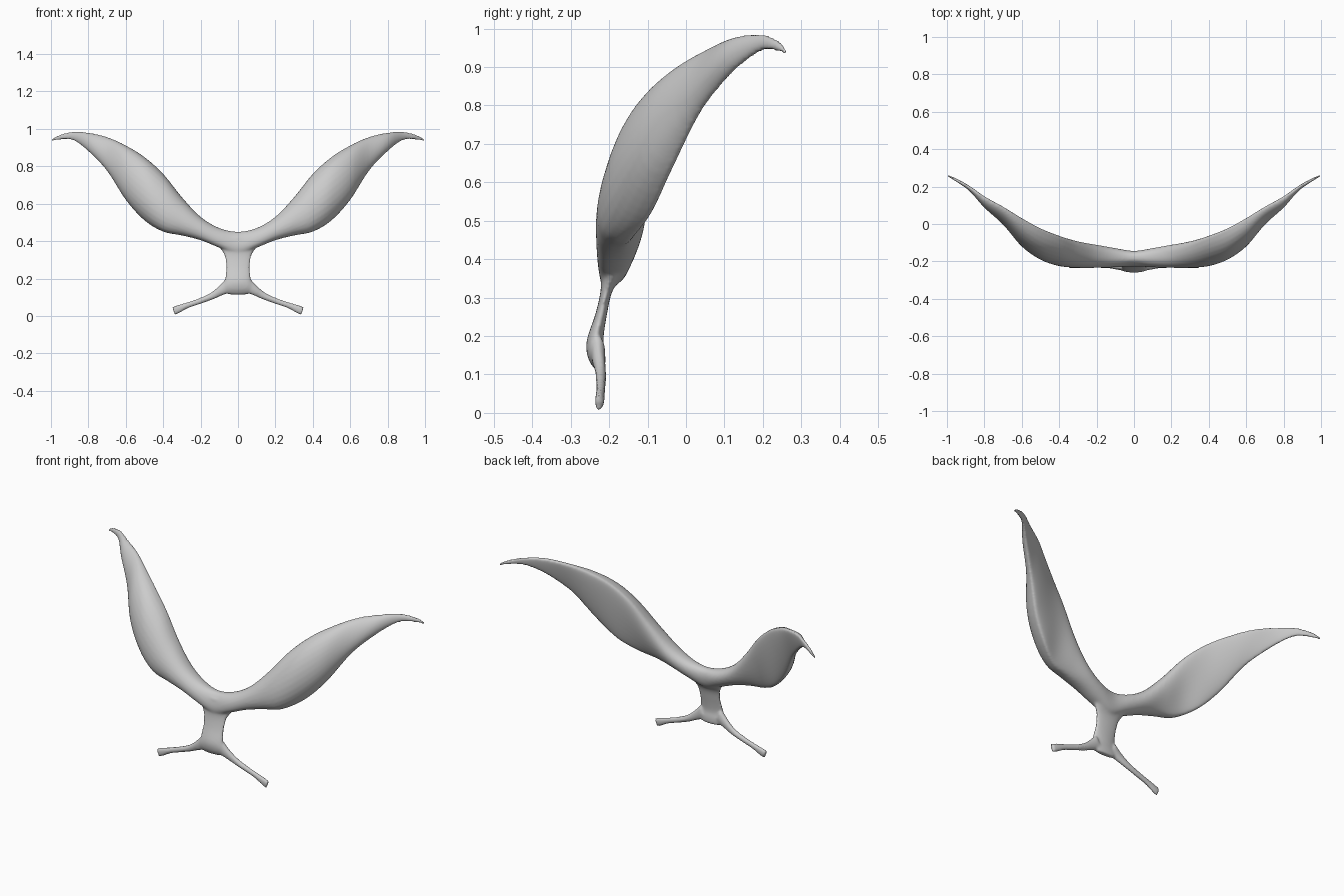
import bpy, bmesh, math

if "Cube" in bpy.data.objects:
    bpy.data.objects.remove(bpy.data.objects["Cube"])


def smooth_stations(stations, steps=5):
    """Catmull-Rom interpolation of a short list of section values."""
    out = []
    n = len(stations)
    for i in range(n - 1):
        a, b = stations[max(i - 1, 0)], stations[i]
        c, d = stations[i + 1], stations[min(i + 2, n - 1)]
        for s in range(steps):
            t = s / steps
            out.append([0.5 * (2 * q + (r - p) * t + (2 * p - 5 * q + 4 * r - w) * t * t
                               + (3 * q - p - 3 * r + w) * t ** 3)
                        for p, q, r, w in zip(a, b, c, d)])
    out.append(list(stations[-1]))
    return out


def loft(bm, rings):
    """Skin closed rings of points and cap both ends."""
    loops = [[bm.verts.new(p) for p in ring] for ring in rings]
    for a, b in zip(loops, loops[1:]):
        for i in range(len(a)):
            j = (i + 1) % len(a)
            bm.faces.new((a[i], a[j], b[j], b[i]))
    bm.faces.new(loops[0][::-1])
    bm.faces.new(loops[-1])


def make_object(name, bm):
    bmesh.ops.recalc_face_normals(bm, faces=bm.faces)
    me = bpy.data.meshes.new(name)
    bm.to_mesh(me)
    bm.free()
    ob = bpy.data.objects.new(name, me)
    bpy.context.collection.objects.link(ob)
    return ob


ANGLES = [2 * math.pi * i / 28 for i in range(28)]


def wing_ring(x, zu, yu, zl, yl, front, back):
    """Leaf section: chord from upper to lower edge, bulged front and back."""
    pts = []
    for a in ANGLES:
        k = (1 - math.cos(a)) / 2
        s = math.sin(a)
        s = math.copysign(abs(s) ** 0.85, s)
        y = yu + (yl - yu) * k - (front if s > 0 else back) * s
        pts.append((x, y, zu + (zl - zu) * k))
    return pts


body = bmesh.new()

# wing pair: x, upper z, upper y, lower z, lower y, front bulge, back bulge
half = [
    (0.0, .45, -.18, .33, -.20, .035, .045),
    (0.1, .47, -.175, .365, -.195, .045, .055),
    (0.2, .53, -.16, .405, -.185, .06, .06),
    (0.3, .635, -.12, .43, -.17, .085, .045),
    (0.4, .76, -.075, .45, -.15, .105, .03),
    (0.5, .85, -.03, .51, -.10, .12, .02),
    (0.6, .912, .025, .62, -.05, .10, .02),
    (0.7, .957, .09, .775, .03, .055, .012),
    (0.8, .98, .145, .88, .115, .04, .01),
    (0.88, .985, .20, .938, .19, .018, .008),
    (0.95, .97, .238, .942, .235, .011, .007),
    (1.0, .945, .262, .932, .26, .005, .004),
]
full = [(-s[0],) + s[1:] for s in half[:0:-1]] + half
loft(body, [wing_ring(*s) for s in smooth_stations(full)])

# central stem: z, half width, front y, back y
stem = [
    (.42, .13, -.22, -.15),
    (.37, .10, -.222, -.155),
    (.32, .072, -.222, -.19),
    (.26, .065, -.235, -.205),
    (.19, .070, -.258, -.215),
    (.15, .085, -.257, -.21),
    (.125, .075, -.246, -.21),
    (.115, .045, -.238, -.213),
]
loft(body, [[(w * math.cos(a), (f + b) / 2 + (b - f) / 2 * math.sin(a), z) for a in ANGLES]
            for z, w, f, b in smooth_stations(stem)])

# two lower arms: x, centre z, centre y, z radius, y radius
arm = [
    (.05, .165, -.23, .038, .02),
    (.09, .137, -.227, .026, .017),
    (.14, .106, -.222, .018, .014),
    (.20, .081, -.221, .015, .013),
    (.27, .057, -.222, .015, .012),
    (.32, .036, -.224, .021, .012),
    (.345, .026, -.226, .021, .011),
]
for side in (-1, 1):
    loft(body, [[(side * (x + .35 * rz * math.sin(a)), y + ry * math.cos(a), z + rz * math.sin(a))
                 for a in ANGLES] for x, z, y, rz, ry in smooth_stations(arm)])

# fuse the parts into one flowing skin
ob = make_object("winged_stand", body)
remesh = ob.modifiers.new("fuse", 'REMESH')
remesh.mode = 'VOXEL'
remesh.voxel_size = 0.0065
remesh.use_smooth_shade = True
relax = ob.modifiers.new("relax", 'SMOOTH')
relax.factor = 0.5
relax.iterations = 6
